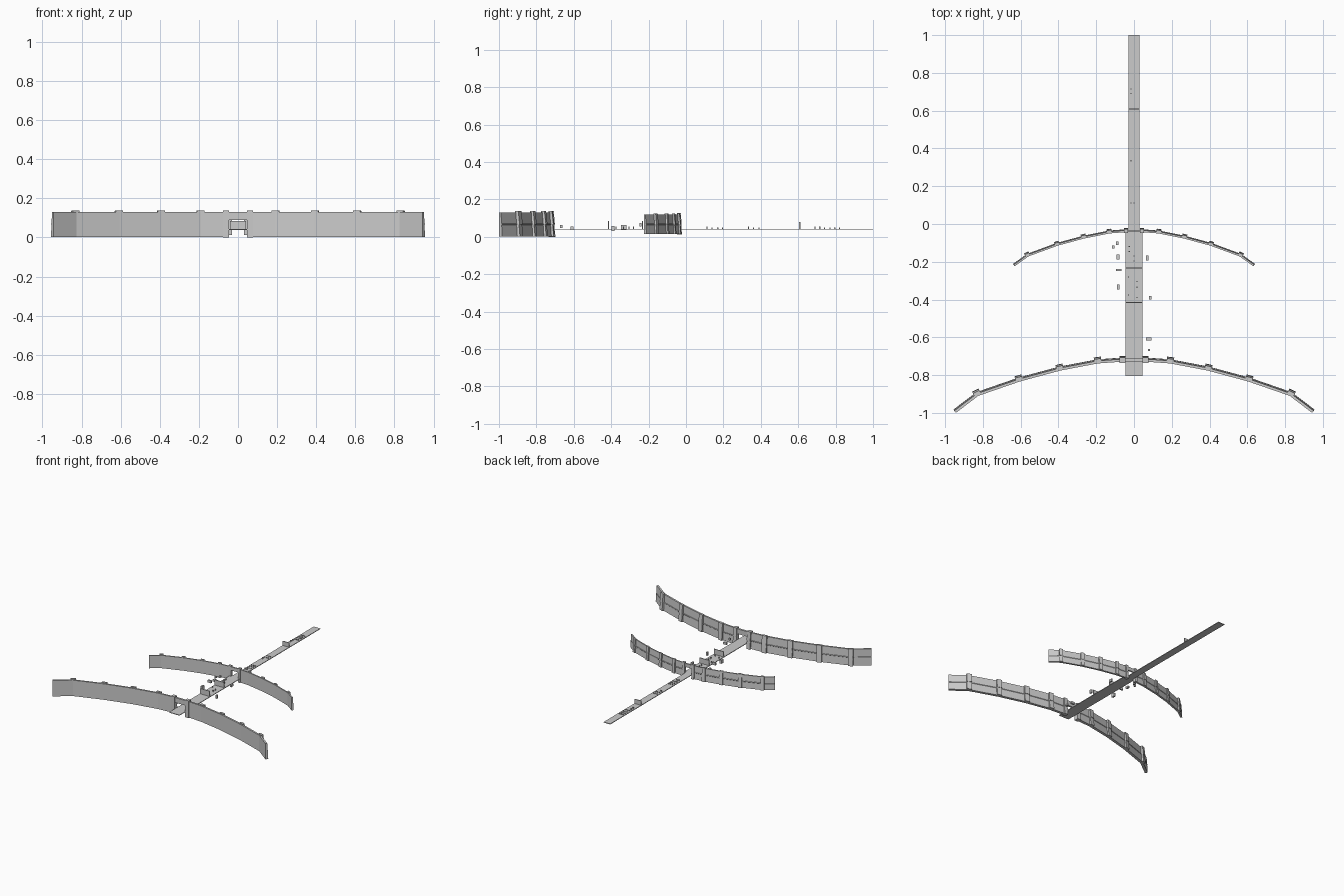
import bpy, bmesh
from mathutils import Vector

if "Cube" in bpy.data.objects:
    bpy.data.objects.remove(bpy.data.objects["Cube"])


def make_object(name, bm, mirror=False):
    bmesh.ops.recalc_face_normals(bm, faces=bm.faces)
    me = bpy.data.meshes.new(name)
    bm.to_mesh(me)
    bm.free()
    ob = bpy.data.objects.new(name, me)
    bpy.context.collection.objects.link(ob)
    if mirror:
        ob.modifiers.new("mirror", 'MIRROR').use_mirror_merge = False
    return ob


def add_box(bm, x0, x1, y0, y1, z0, z1):
    g = bmesh.ops.create_cube(bm, size=1)
    for v in g['verts']:
        v.co = Vector(((x0 + x1) / 2 + v.co.x * (x1 - x0),
                       (y0 + y1) / 2 + v.co.y * (y1 - y0),
                       (z0 + z1) / 2 + v.co.z * (z1 - z0)))


def normals(path):
    # horizontal directions pointing to the back of the wall
    out = []
    for i in range(len(path)):
        a, b = Vector(path[max(i - 1, 0)]), Vector(path[min(i + 1, len(path) - 1)])
        t = (b - a).normalized()
        out.append(Vector((-t.y, t.x)))
    return out


def loft(bm, stations, profile):
    # joins copies of a (depth, height) profile placed at (point, normal) stations
    rings = [[bm.verts.new((p.x + n.x * d, p.y + n.y * d, z)) for d, z in profile]
             for p, n in stations]
    k = len(profile)
    for r, s in zip(rings, rings[1:]):
        for i in range(k):
            bm.faces.new((r[i], r[(i + 1) % k], s[(i + 1) % k], s[i]))
    bm.faces.new(rings[0])
    bm.faces.new(rings[-1])


def build_wall(name, path, gap, z0, z1, bw, s):
    mid = (z0 + z1) / 2
    ns = normals(path)
    ns[0] = Vector((0, 1))
    pts = [Vector(p) for p in path]
    # curved wall with a small ledge at mid height
    bm = bmesh.new()
    loft(bm, list(zip(pts, ns)),
         [(0, z0), (.022 * s, z0), (.018 * s, mid - .003), (.021 * s, mid),
          (.021 * s, mid + .003), (.017 * s, mid + .004), (.014 * s, z1), (0, z1)])
    make_object(name + "_wall", bm, True)
    # buttresses on the back
    bm = bmesh.new()
    prof = [(.006 * s, z0), (.034 * s, z0), (.028 * s, mid), (.032 * s, mid),
            (.024 * s, z1 + .007), (.006 * s, z1 + .007)]
    for p, n in list(zip(pts, ns))[1:-1]:
        t = Vector((n.y, -n.x)) * bw / 2
        loft(bm, [(p - t, n), (p + t, n)], prof)
    make_object(name + "_buttresses", bm, True)
    # gate pillars and lintel
    y = path[0][1]
    bm = bmesh.new()
    loft(bm, [(Vector((x, y)), Vector((0, 1))) for x in (gap, gap + .031 * s)],
         [(-.006 * s, z0 - .003), (.031 * s, z0 - .003), (.025 * s, mid),
          (.028 * s, mid), (.022 * s, z1 + .008), (-.006 * s, z1 + .008)])
    make_object(name + "_gate_pillars", bm, True)
    bm = bmesh.new()
    add_box(bm, -gap, gap, y, y + .016 * s, z1 - .04 * s, z1)
    make_object(name + "_gate_lintel", bm)


build_wall("outer", [(.06, -.729), (.19, -.738), (.39, -.776), (.605, -.834),
                     (.825, -.91), (.943, -1.0)], .046, .003, .13, .038, 1)
build_wall("inner", [(.04, -.043), (.13, -.05), (.265, -.077), (.405, -.115),
                     (.56, -.172), (.632, -.224)], .031, .015, .118, .026, .7)

# Road
bm = bmesh.new()
add_box(bm, -.045, .045, -.805, -.035, .038, .043)
add_box(bm, -.029, .029, -.035, 1.0, .038, .043)
make_object("road", bm)

# Barricades across the road
bm = bmesh.new()
for y, w, h in ((-.415, .042, .085), (-.232, .042, .085), (.608, .028, .078)):
    add_box(bm, -w, w, y - .003, y + .003, .042, h)
make_object("barricades", bm)

# Blocks scattered beside the road: x, y, width, depth, bottom, top
bm = bmesh.new()
for x, y, w, d, a, b in ((-.11, -.122, .014, .014, .04, .052), (-.088, -.102, .012, .02, .04, .055),
                         (-.085, -.175, .015, .025, .04, .055), (-.08, -.243, .03, .012, .055, .075),
                         (-.083, -.333, .015, .028, .036, .064), (.07, -.18, .012, .026, .04, .06),
                         (.085, -.39, .013, .017, .03, .057), (.078, -.61, .03, .016, .037, .054),
                         (.08, -.667, .012, .012, .048, .064)):
    add_box(bm, x - w / 2, x + w / 2, y - d / 2, y + d / 2, a, b)
make_object("side_blocks", bm)

# Small markers standing on the road
bm = bmesh.new()
r = .003
for y in (.82, .795, .77, .74, .39, .36, .195, .17, .14):
    for x in (-.016, 0, .016):
        add_box(bm, x - r, x + r, y - r, y + r, .042, .05)
for x, y in ((-.016, .715), (-.016, .69), (-.016, .335), (-.016, .112), (0, .112),
             (-.025, -.12), (-.025, -.145), (0, -.17), (0, -.195), (-.03, -.28),
             (.015, -.305), (.015, -.335), (-.03, -.375), (.015, -.39)):
    add_box(bm, x - r, x + r, y - r, y + r, .042, .055)
make_object("road_markers", bm)
